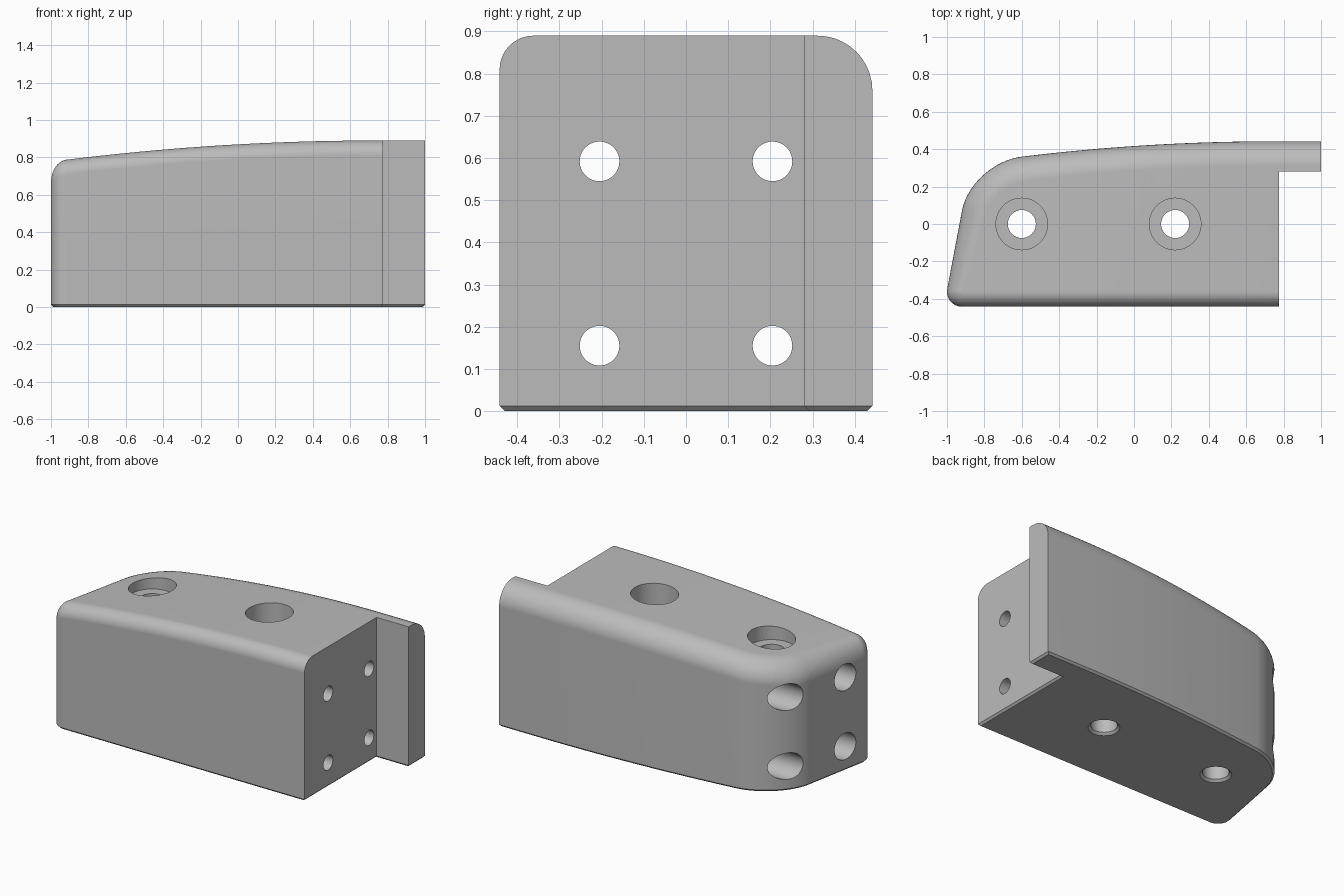
import bpy, bmesh, math
from mathutils import Vector

cube = bpy.data.objects.get("Cube")
if cube:
    bpy.data.objects.remove(cube, do_unlink=True)

TOP, HALF, END, STEP = 0.89, 0.442, 0.775, 0.28
CHAMFER = 0.012
FILLET_STEPS = 10

grey = bpy.data.materials.new("plain grey")
grey.use_nodes = True
colour = (0.5, 0.5, 0.5, 1)
grey.diffuse_color = colour
grey.node_tree.nodes["Principled BSDF"].inputs["Base Color"].default_value = colour


def crown(x):
    """How far a gently bowed side has fallen away at x."""
    return max(0.75 - x, 0) ** 2


def bezier(a, b, c, d, t):
    s = 1 - t
    return a * s**3 + b * 3 * s * s * t + c * 3 * s * t * t + d * t**3


def plan_outline():
    """Counterclockwise plan: point, fillet inset, fillet drop."""
    pts = [(Vector((END, -HALF)), 0.08, 0.08), (Vector((END, STEP)), 0, 0),
           (Vector((1, STEP)), 0, 0), (Vector((1, HALF)), 0.13, 0.13)]
    # bowed back
    for i in range(25):
        x = 0.75 - 1.35 * i / 24
        pts.append((Vector((x, HALF - 0.045 * crown(x))), 0.13, 0.13))
    # large rounded back corner
    a, corner, d = pts[-1][0], Vector((-0.872, 0.327)), Vector((-0.92, 0.07))
    b, c = a.lerp(corner, 0.55), d.lerp(corner, 0.55)
    for i in range(1, 21):
        pts.append((bezier(a, b, c, d, i / 20), 0.13, 0.13))
    # slanted nose, then the small front corner
    centre, radius, start = Vector((-0.92, -0.362)), 0.08, math.radians(169.5)
    nose = centre + radius * Vector((math.cos(start), math.sin(start)))
    for i in range(1, 8):
        t = i / 8
        pts.append((d.lerp(nose, t), 0.13 - 0.05 * t, 0.13 - 0.015 * t))
    for i in range(13):
        t = i / 12
        ang = start + (math.radians(270) - start) * t
        p = centre + radius * Vector((math.cos(ang), math.sin(ang)))
        pts.append((p, 0.08, 0.115 - 0.035 * t))
    return pts


def miter(pts, i):
    """Inward direction at an outline corner."""
    p = pts[i][0]
    e1 = (p - pts[i - 1][0]).normalized()
    e2 = (pts[(i + 1) % len(pts)][0] - p).normalized()
    n1, n2 = Vector((-e1.y, e1.x)), Vector((-e2.y, e2.x))
    return (n1 + n2) / (1 + n1.dot(n2))


def new_object(name, bm):
    bmesh.ops.recalc_face_normals(bm, faces=bm.faces)
    mesh = bpy.data.meshes.new(name)
    bm.to_mesh(mesh)
    bm.free()
    ob = bpy.data.objects.new(name, mesh)
    bpy.context.collection.objects.link(ob)
    mesh.materials.append(grey)
    return ob


def skin(bm, rings):
    """Join closed rings of points and cap both ends."""
    loops = [[bm.verts.new(p) for p in ring] for ring in rings]
    n = len(loops[0])
    for lo, hi in zip(loops, loops[1:]):
        for i in range(n):
            j = (i + 1) % n
            bm.faces.new((lo[i], lo[j], hi[j], hi[i]))
    bm.faces.new(loops[0][::-1])
    bm.faces.new(loops[-1])


def build_body():
    pts = plan_outline()
    miters = [miter(pts, i) for i in range(len(pts))]
    # fillets run straight out through the flat end faces
    inward = list(miters)
    inward[0], inward[3] = Vector((0, 1)), Vector((0, -1))
    rings = [[(*(p + m * CHAMFER), 0) for (p, _, _), m in zip(pts, miters)],
             [(*p, CHAMFER) for p, _, _ in pts]]
    for k in range(FILLET_STEPS + 1):
        t = math.pi / 2 * k / FILLET_STEPS
        rings.append([(*(p + n * inset * (1 - math.cos(t))), TOP - drop * (1 - math.sin(t)))
                      for (p, inset, drop), n in zip(pts, inward)])
    bm = bmesh.new()
    skin(bm, rings)
    bmesh.ops.remove_doubles(bm, verts=bm.verts, dist=1e-5)
    # slice across, then bow the top down toward the nose
    for i in range(28):
        bmesh.ops.bisect_plane(bm, geom=bm.verts[:] + bm.edges[:] + bm.faces[:], dist=1e-5,
                               plane_co=(-0.913 + 0.06 * i, 0, 0), plane_no=(1, 0, 0))
    for v in bm.verts:
        if v.co.z > 0.5:
            v.co.z -= 0.037 * crown(v.co.x)
    return new_object("bracket_body", bm)


def add_bore(bm, place, profile, sides=48):
    """Stepped round cutter; profile is (distance along axis, radius)."""
    circle = [math.tau * i / sides for i in range(sides)]
    skin(bm, [[place(r * math.cos(a), r * math.sin(a), d) for a in circle] for d, r in profile])


body = build_body()

# counterbored bolt holes, vertical and lengthwise
bores = bmesh.new()
for x in (-0.6, 0.22):
    add_bore(bores, lambda u, v, d, x=x: (x + u, v, d),
             [(-0.1, 0.09), (0, 0.09), (0.014, 0.075), (0.745, 0.075), (0.745, 0.138), (1.1, 0.138)])
for y in (-0.205, 0.205):
    for z in (0.155, 0.592):
        add_bore(bores, lambda u, v, d, y=y, z=z: (d, y + u, z + v),
                 [(-1.2, 0.084), (-0.5, 0.084), (-0.5, 0.047), (1.2 - 0.3, 0.047)])
cutter = new_object("bolt_hole_cutter", bores)
cutter.hide_render = True

cut = body.modifiers.new("bolt_holes", "BOOLEAN")
cut.operation, cut.solver, cut.object = "DIFFERENCE", "EXACT", cutter
bpy.ops.object.select_all(action="DESELECT")
bpy.context.view_layer.objects.active = body
body.select_set(True)
bpy.ops.object.modifier_apply(modifier=cut.name)
bpy.data.objects.remove(cutter, do_unlink=True)

bpy.ops.object.shade_smooth_by_angle(angle=math.radians(30))
weighted = body.modifiers.new("even_shading", "WEIGHTED_NORMAL")
weighted.keep_sharp = True
